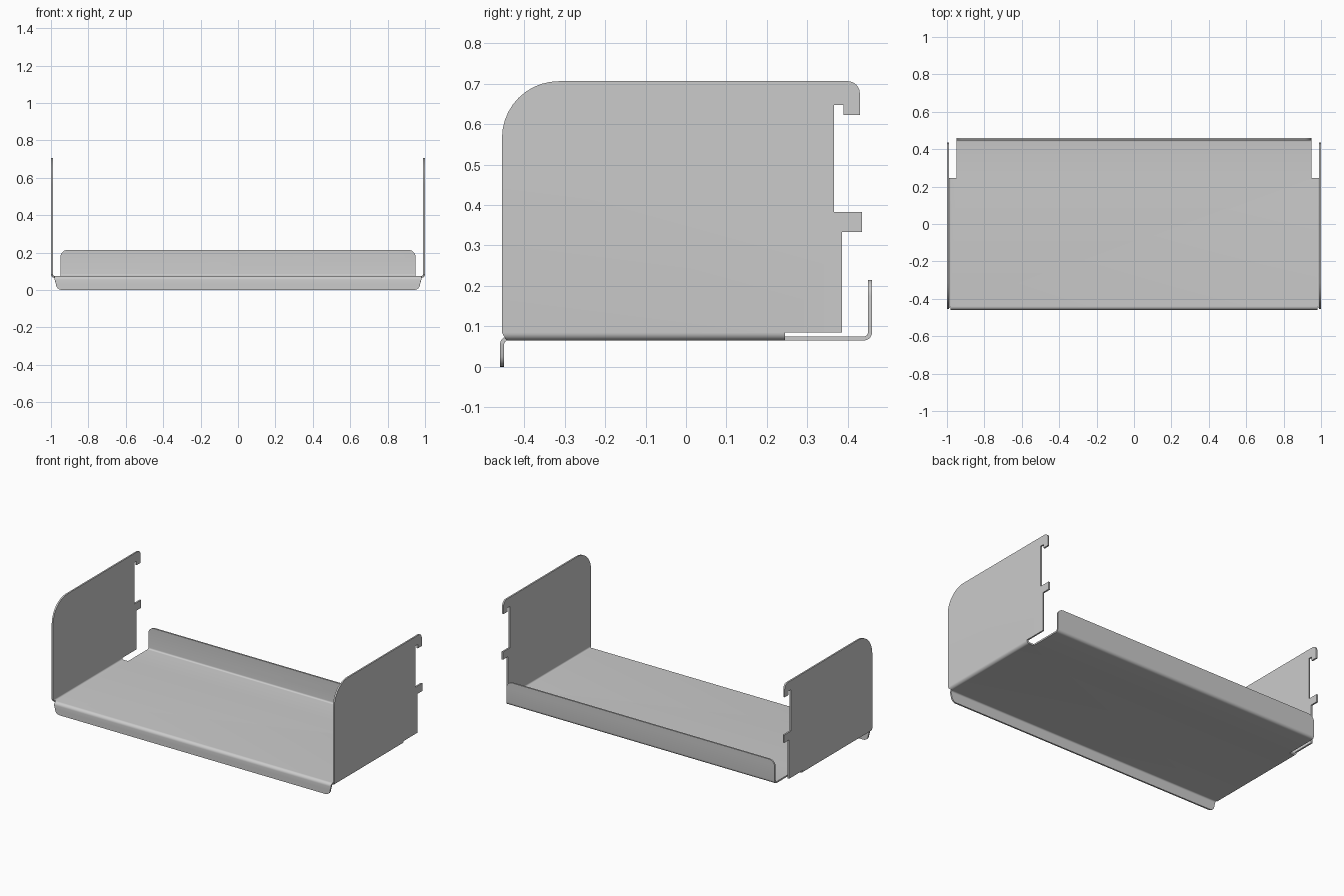
import bpy, bmesh
from math import sin, cos, radians

if "Cube" in bpy.data.objects:
    bpy.data.objects.remove(bpy.data.objects["Cube"])

T = 0.01          # sheet thickness
R = 0.015         # bend radius (mid surface)
Z = 0.07          # mid height of the shelf floor
N = 6             # segments per bend


def arc(cx, cy, rx, ry, a0, a1, n=N):
    """Points on an elliptical arc, angles in degrees."""
    return [(cx + rx * cos(radians(a0 + (a1 - a0) * i / n)),
             cy + ry * sin(radians(a0 + (a1 - a0) * i / n))) for i in range(n + 1)]


bm = bmesh.new()


def face(pts):
    bm.faces.new([bm.verts.new(p) for p in pts])


def strip(rail_a, rail_b):
    """Quads between two matching rails of points."""
    for i in range(len(rail_a) - 1):
        face([rail_a[i], rail_a[i + 1], rail_b[i + 1], rail_b[i]])


def mirrored(half):
    """Close a right-hand outline (x, v) with its mirror image."""
    return half + [(-x, v) for x, v in reversed(half)]


# Floor with notched back corners
floor = [(0.98, -0.44), (0.98, 0.245), (0.95, 0.245), (0.95, 0.44)]
face([(x, y, Z) for x, y in mirrored(floor)])

# Front bend and downturned lip with rounded lower corners
bend = arc(-0.44, Z - R, R, R, 90, 180)
strip([(-0.98, y, z) for y, z in bend], [(0.98, y, z) for y, z in bend])
lip = [(0.98, Z - R)] + arc(0.94, 0.033, 0.034, 0.033, 0, -90)
face([(x, -0.455, z) for x, z in mirrored(lip)])

# Back bend and upturned lip with rounded upper corners
bend = arc(0.44, Z + R, R, R, -90, 0)
strip([(-0.95, y, z) for y, z in bend], [(0.95, y, z) for y, z in bend])
lip = [(0.95, Z + R)] + arc(0.91, 0.175, 0.04, 0.04, 0, 90)
face([(x, 0.455, z) for x, z in mirrored(lip)])

# End panels: side bend, rounded front corner, hook and tab at the back
bend = arc(0.98, Z + R, R, R, -90, 0)
panel = ([(-0.455, Z + R)] + arc(-0.315, 0.566, 0.14, 0.14, 180, 90, 10)
         + arc(0.4, 0.676, 0.03, 0.03, 90, 0)
         + [(0.43, 0.623), (0.39, 0.623), (0.39, 0.647), (0.366, 0.647),
            (0.366, 0.383), (0.435, 0.383), (0.435, 0.333), (0.386, 0.333),
            (0.386, Z + R), (0.245, Z + R)])
for s in (-1, 1):
    strip([(s * x, -0.44 - 0.015 * i / N, z) for i, (x, z) in enumerate(bend)],
          [(s * x, 0.245, z) for x, z in bend])
    face([(s * 0.995, y, z) for y, z in panel])

bmesh.ops.remove_doubles(bm, verts=bm.verts, dist=1e-5)
bmesh.ops.recalc_face_normals(bm, faces=bm.faces)
mesh = bpy.data.meshes.new("folded_shelf")
bm.to_mesh(mesh)
bm.free()
shelf = bpy.data.objects.new("folded_shelf", mesh)
bpy.context.collection.objects.link(shelf)
bpy.context.view_layer.objects.active = shelf
shelf.select_set(True)

# Give the folded sheet its thickness
mod = shelf.modifiers.new("thickness", 'SOLIDIFY')
mod.thickness = T
mod.offset = 0
mod.use_even_offset = True
bpy.ops.object.modifier_apply(modifier=mod.name)
bpy.ops.object.shade_smooth_by_angle(angle=radians(30))
